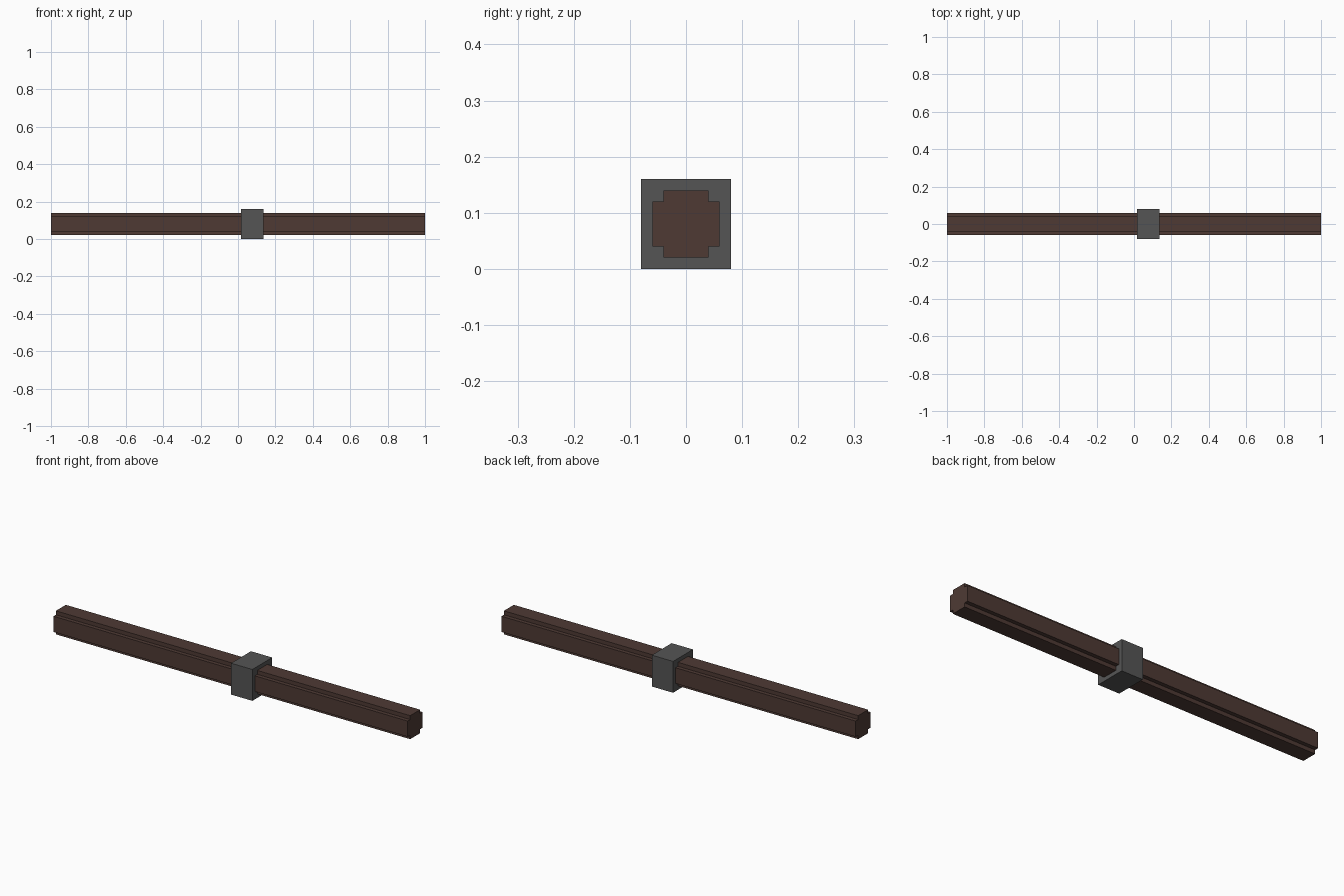
import bpy, bmesh

if "Cube" in bpy.data.objects:
    bpy.data.objects.remove(bpy.data.objects["Cube"])


def material(name, rgb):
    m = bpy.data.materials.new(name)
    m.diffuse_color = (*rgb, 1)
    m.use_nodes = True
    m.node_tree.nodes["Principled BSDF"].inputs["Base Color"].default_value = m.diffuse_color
    return m


def extrude_x(name, profile, x0, x1, mat):
    """Solid made by sweeping a (y, z) profile from x0 to x1."""
    bm = bmesh.new()
    face = bm.faces.new([bm.verts.new((x0, y, z)) for y, z in profile])
    ext = bmesh.ops.extrude_face_region(bm, geom=[face], use_keep_orig=True)
    verts = [g for g in ext["geom"] if isinstance(g, bmesh.types.BMVert)]
    bmesh.ops.translate(bm, verts=verts, vec=(x1 - x0, 0, 0))
    bmesh.ops.recalc_face_normals(bm, faces=bm.faces)
    mesh = bpy.data.meshes.new(name)
    bm.to_mesh(mesh)
    bm.free()
    mesh.materials.append(mat)
    obj = bpy.data.objects.new(name, mesh)
    bpy.context.collection.objects.link(obj)
    return obj


wood = material("dark brown wood", (0.0762, 0.0423, 0.0343))
iron = material("dark grey iron", (0.0908, 0.0908, 0.0908))

CZ = 0.08            # height of the beam axis
W, N = 0.06, 0.04    # half width, and half width at the notched corners

# Beam: square section with a notch in each corner
quarter = [(W, N), (N, N), (N, W)]
section = []
for i in range(4):
    for y, z in quarter:
        for _ in range(i):
            y, z = -z, y
        section.append((y, z + CZ))
extrude_x("beam", section, -1, 1, wood)

# Collar: square block around the beam, just right of the middle
C = 0.08
square = [(-C, CZ - C), (C, CZ - C), (C, CZ + C), (-C, CZ + C)]
extrude_x("collar", square, 0.017, 0.137, iron)
